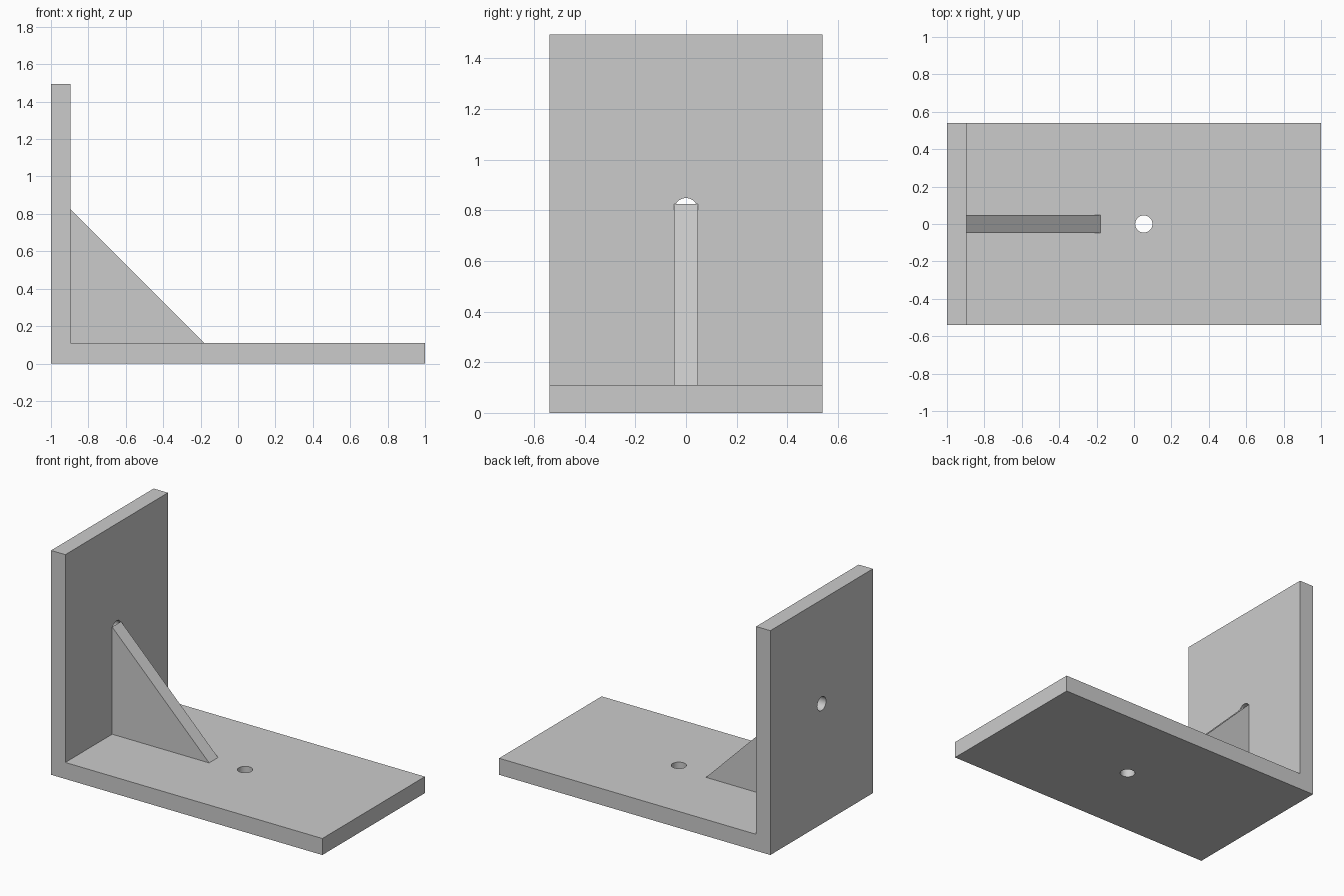
import bpy
import bmesh
from math import pi, radians

cube = bpy.data.objects.get("Cube")
if cube:
    bpy.data.objects.remove(cube, do_unlink=True)

# Main dimensions
LEFT, RIGHT, HEIGHT = -1.0, 1.0, 1.495
INNER_X, FLOOR_Z = -0.895, 0.11
HALF_WIDTH, RIB_HALF = 0.54, 0.047
RIB_TOP, RIB_END = 0.825, -0.18
HOLE_RADIUS = 0.046

grey = bpy.data.materials.new("plain_grey")
grey.use_nodes = True
colour = (0.6, 0.6, 0.6, 1)
grey.diffuse_color = colour
grey.node_tree.nodes["Principled BSDF"].inputs["Base Color"].default_value = colour


def extrude_profile(name, outline, half):
    """Extrude an x-z outline symmetrically along y."""
    bm = bmesh.new()
    face = bm.faces.new([bm.verts.new((x, -half, z)) for x, z in outline])
    new = bmesh.ops.extrude_face_region(bm, geom=[face])["geom"]
    verts = [v for v in new if isinstance(v, bmesh.types.BMVert)]
    bmesh.ops.translate(bm, verts=verts, vec=(0, 2 * half, 0))
    bmesh.ops.recalc_face_normals(bm, faces=bm.faces)
    mesh = bpy.data.meshes.new(name)
    bm.to_mesh(mesh)
    bm.free()
    mesh.materials.append(grey)
    obj = bpy.data.objects.new(name, mesh)
    bpy.context.collection.objects.link(obj)
    return obj


def drill(obj, location, rotation):
    """Cut a round bolt hole through a plate."""
    bpy.ops.mesh.primitive_cylinder_add(vertices=48, radius=HOLE_RADIUS, depth=0.4,
                                        location=location, rotation=rotation)
    cutter = bpy.context.object
    cutter.hide_render = True
    cutter.data.materials.append(grey)
    mod = obj.modifiers.new("bolt_hole", "BOOLEAN")
    mod.operation = "DIFFERENCE"
    mod.solver = "EXACT"
    mod.object = cutter
    bpy.ops.object.select_all(action="DESELECT")
    obj.select_set(True)
    bpy.context.view_layer.objects.active = obj
    bpy.ops.object.modifier_apply(modifier=mod.name)
    bpy.data.objects.remove(cutter, do_unlink=True)


# L-shaped plate: floor and upright in one piece
plate = extrude_profile("angle_plate", [
    (LEFT, 0), (RIGHT, 0), (RIGHT, FLOOR_Z),
    (INNER_X, FLOOR_Z), (INNER_X, HEIGHT), (LEFT, HEIGHT)], HALF_WIDTH)

# Bolt holes centred on the inner faces of the floor and upright
drill(plate, ((INNER_X + RIGHT) / 2, 0, FLOOR_Z / 2), (0, 0, 0))
drill(plate, ((LEFT + INNER_X) / 2, 0, (FLOOR_Z + HEIGHT) / 2), (0, pi / 2, 0))
bpy.ops.object.shade_smooth_by_angle(angle=radians(30))

# Triangular stiffening rib in the corner
extrude_profile("corner_rib", [
    (INNER_X, FLOOR_Z), (RIB_END, FLOOR_Z), (INNER_X, RIB_TOP)], RIB_HALF)
